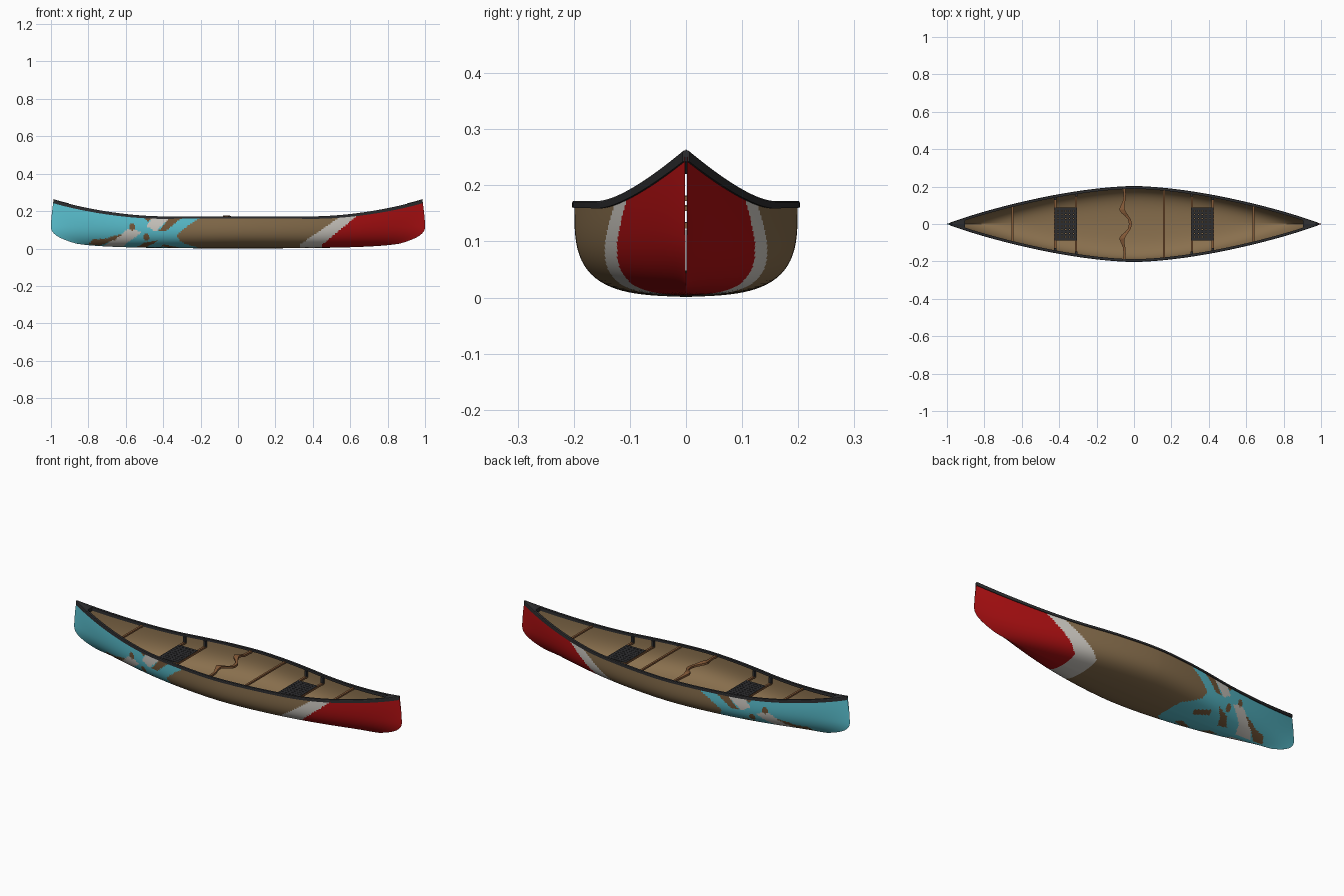
import bpy, bmesh, math

if "Cube" in bpy.data.objects:
    bpy.data.objects.remove(bpy.data.objects["Cube"])

def material(name, rgb):
    m = bpy.data.materials.new(name)
    m.diffuse_color = (*rgb, 1)
    m.use_nodes = True
    m.node_tree.nodes["Principled BSDF"].inputs["Base Color"].default_value = m.diffuse_color
    return m

TAN = material("tan hull", (0.25, 0.16, 0.075))
CYAN = material("cyan paint", (0.105, 0.54, 0.64))
WHITE = material("off white paint", (0.65, 0.62, 0.57))
RED = material("red paint", (0.42, 0.005, 0.006))
PATCH = material("brown paint", (0.19, 0.105, 0.045))
DARK = material("dark trim", (0.026, 0.026, 0.028))
WOOD = material("wood", (0.23, 0.10, 0.038))

# ---- hull shape rules ----
def half_width(s):
    return 0.197 * (1 - abs(s) ** 1.65) + 0.002

def sheer(s):
    return 0.165 + 0.09 * (max(0, abs(s) - 0.4) / 0.6) ** 1.8

def keel(s):
    return 0.001 + 0.025 * abs(s) ** 3

def rake(s, z):
    # stem curve pulls the ends in towards the keel
    if z < 0.12:
        cut = 0.14 * ((0.12 - z) / 0.095) ** 2.5
    else:
        cut = 0.014 * ((z - 0.12) / 0.14) ** 1.5
    return s * (1 - cut * abs(s) ** 5)

def hull_point(s, q, inset=0.0):
    n = 3.4 - 1.5 * s * s
    a = math.pi / 2 * (1 - abs(q))
    c, d = max(math.cos(a), 0), max(math.sin(a), 0)
    r = (c ** n + d ** n) ** (-1 / n)
    y, h = r * c, 1 - r * d
    rise = 0.04 + 0.2 * s ** 4
    h = h * (1 - rise) + rise * y
    z0 = keel(s) + inset
    z = z0 + (sheer(s) - z0) * h
    y *= max(half_width(s) - inset, 0.0005)
    return rake(s, z), math.copysign(y, q), z

def make(name, verts, faces, mats, smooth=False, fix=True):
    me = bpy.data.meshes.new(name)
    me.from_pydata(verts, [], faces)
    for m in mats:
        me.materials.append(m)
    if fix:
        bm = bmesh.new()
        bm.from_mesh(me)
        bmesh.ops.recalc_face_normals(bm, faces=bm.faces)
        bm.to_mesh(me)
        bm.free()
    for p in me.polygons:
        p.use_smooth = smooth
    ob = bpy.data.objects.new(name, me)
    bpy.context.collection.objects.link(ob)
    return ob

def shell(name, ns, nq, s_max, inset, outward, mats):
    verts = [hull_point(s_max * (2 * i / ns - 1), j / nq, inset)
             for i in range(ns + 1) for j in range(-nq, nq + 1)]
    w = 2 * nq + 1
    faces = []
    for i in range(ns):
        for j in range(w - 1):
            f = (i * w + j, (i + 1) * w + j, (i + 1) * w + j + 1, i * w + j + 1)
            faces.append(f[::-1] if outward else f)
    return make(name, verts, faces, mats, True, False)

# ---- painted pattern, in (x, v): v is height, continued below zero under the bottom ----
def inside(x, v, poly):
    hit = False
    for (x1, v1), (x2, v2) in zip(poly, poly[1:] + poly[:1]):
        if (v1 > v) != (v2 > v) and x < (x2 - x1) * (v - v1) / (v2 - v1) + x1:
            hit = not hit
    return hit

def lookup(v, table):
    for (v1, x1), (v2, x2) in zip(table, table[1:]):
        if v <= v2:
            return x1 + (x2 - x1) * max(0, (v - v1) / (v2 - v1))
    return table[-1][1]

CYAN_EDGE = [(-0.13, -0.21), (-0.04, -0.22), (0.02, -0.27), (0.04, -0.31),
             (0.07, -0.33), (0.12, -0.27), (0.17, -0.19)]
WHITE_POLYS = [
    [(-0.45, 0.18), (-0.35, 0.18), (-0.44, 0.09), (-0.49, 0.12)],
    [(-0.51, 0.09), (-0.59, 0.105), (-0.68, 0.025), (-0.72, -0.1), (-0.62, -0.1), (-0.59, 0.03)]]
PATCH_POLYS = [
    [(-0.51, 0.18), (-0.45, 0.18), (-0.48, 0.14)],
    [(-0.35, 0.18), (-0.28, 0.18), (-0.39, 0.09), (-0.43, 0.09)],
    [(-0.62, 0.075), (-0.66, 0.07), (-0.78, 0.02), (-0.8, -0.1), (-0.74, -0.1), (-0.68, 0.03)],
    [(-0.43, 0.045), (-0.50, 0.03), (-0.55, -0.07), (-0.50, -0.09), (-0.46, 0.01)],
    [(-0.40, 0.02), (-0.41, -0.03), (-0.34, -0.09), (-0.31, -0.05)]]
SPOTS = [(-0.565, 0.115), (-0.49, 0.06)]

def paint(x, v):
    vz = max(v, 0.02)
    if x > 0.45 + 1.2 * (vz - 0.02):
        return 3
    if x > 0.33 + 1.43 * (vz - 0.02):
        return 2
    if x > lookup(v, CYAN_EDGE):
        return 0
    if any(inside(x, v, p) for p in PATCH_POLYS):
        return 4
    if any(math.hypot(x - a, v - b) < 0.018 for a, b in SPOTS):
        return 4
    if any(inside(x, v, p) for p in WHITE_POLYS):
        return 2
    return 1

# outer and inner hull
outer = shell("hull_outer", 320, 32, 1.0, 0, True, [TAN, CYAN, WHITE, RED, PATCH])
for p in outer.data.polygons:
    x, y, z = p.center
    v = z - max(0, 0.7 - abs(y) / half_width(x)) * 0.2 if abs(x) < 0.95 else z
    p.material_index = paint(x, v)
shell("hull_inner", 100, 16, 0.985, 0.005, False, [TAN])

# gunwales: rectangular section swept along the sheer line
def gunwale(name, side):
    n, verts, faces = 100, [], []
    for i in range(n + 1):
        s = 2 * i / n - 1
        x, y, z = hull_point(s, 1)
        lo = z - 0.005 - 0.008 * s * s
        yi, yo = max(y - 0.011, 0), y + 0.004
        verts += [(x, side * a, b) for a, b in
                  ((yi, lo), (yo, lo), (yo, z + 0.004), (yo - 0.002, z + 0.007), (yi, z + 0.007))]
    for i in range(n):
        for k in range(5):
            a, b = i * 5 + k, i * 5 + (k + 1) % 5
            faces.append((a, b, b + 5, a + 5))
    faces += [(0, 1, 2, 3, 4), tuple(n * 5 + k for k in range(5))]
    make(name, verts, faces, [DARK])

for side, label in ((1, "back"), (-1, "front")):
    gunwale("gunwale_" + label, side)

# end decks
def deck(name, sign):
    n, verts, faces = 8, [], []
    for i in range(n + 1):
        x, y, z = hull_point(sign * (0.91 + 0.09 * i / n), 1)
        verts += [(x, -y, z - 0.012), (x, y, z - 0.012), (x, y, z + 0.006), (x, 0, z + 0.009), (x, -y, z + 0.006)]
    for i in range(n):
        for k in range(5):
            a, b = i * 5 + k, i * 5 + (k + 1) % 5
            faces.append((a, b, b + 5, a + 5))
    faces += [(0, 1, 2, 3, 4), tuple(n * 5 + k for k in range(5))]
    make(name, verts, faces, [DARK])

deck("deck_left", -1)
deck("deck_right", 1)

def boxes(name, items, mat):
    # several boxes (centre, size) joined in one object
    verts, faces = [], []
    for (cx, cy, cz), (sx, sy, sz) in items:
        b = len(verts)
        verts += [(cx + i * sx / 2, cy + j * sy / 2, cz + k * sz / 2)
                  for i in (-1, 1) for j in (-1, 1) for k in (-1, 1)]
        faces += [tuple(b + q for q in f) for f in
                  ((0, 1, 3, 2), (4, 6, 7, 5), (0, 4, 5, 1), (2, 3, 7, 6), (0, 2, 6, 4), (1, 5, 7, 3))]
    make(name, verts, faces, [mat])

# thwarts
for label, x in (("left", -0.65), ("middle", 0.16), ("right", 0.64)):
    boxes("thwart_" + label, [((x, 0, sheer(x) - 0.006), (0.011, 2 * half_width(x) - 0.012, 0.009))], WOOD)

# seats: wooden rails, dark hangers, woven web
for label, x in (("left", -0.365), ("right", 0.365)):
    z = 0.128
    rails, hangers, web = [], [], []
    for bx in (x - 0.056, x + 0.056):
        w = half_width(bx) - 0.008
        rails.append(((bx, 0, z), (0.011, 2 * w, 0.01)))
        hangers += [((bx, sy * (w - 0.008), z + 0.018), (0.013, 0.013, 0.034)) for sy in (-1, 1)]
    boxes("seat_rails_" + label, rails, WOOD)
    boxes("seat_hangers_" + label, hangers, DARK)
    web += [((x + (i - 2.5) * 0.0205, 0, z + 0.004), (0.0145, 0.175, 0.005)) for i in range(6)]
    web += [((x, (j - 4) * 0.0201, z + 0.0045), (0.118, 0.0145, 0.005)) for j in range(9)]
    boxes("seat_web_" + label, web, DARK)

# carrying yoke: curved board, given as (y, x centre, width) for one half
HALF = [(0, -0.019, 0.016), (0.025, -0.025, 0.016), (0.045, -0.04, 0.02), (0.06, -0.055, 0.028),
        (0.078, -0.064, 0.03), (0.095, -0.062, 0.02), (0.125, -0.053, 0.013), (0.16, -0.05, 0.012), (0.19, -0.052, 0.014)]
rows = [(-y, c, w) for y, c, w in HALF[:0:-1]] + HALF
verts, faces = [], []
for y, c, w in rows:
    top = 0.165 + 0.012 * math.exp(-((abs(y) - 0.075) / 0.03) ** 2)
    verts += [(c - w / 2, y, top - 0.011), (c + w / 2, y, top - 0.011), (c + w / 2, y, top), (c - w / 2, y, top)]
for i in range(len(rows) - 1):
    for k in range(4):
        a, b = i * 4 + k, i * 4 + (k + 1) % 4
        faces.append((a, b, b + 4, a + 4))
last = 4 * (len(rows) - 1)
faces += [(0, 1, 2, 3), (last, last + 1, last + 2, last + 3)]
make("yoke", verts, faces, [WOOD])
